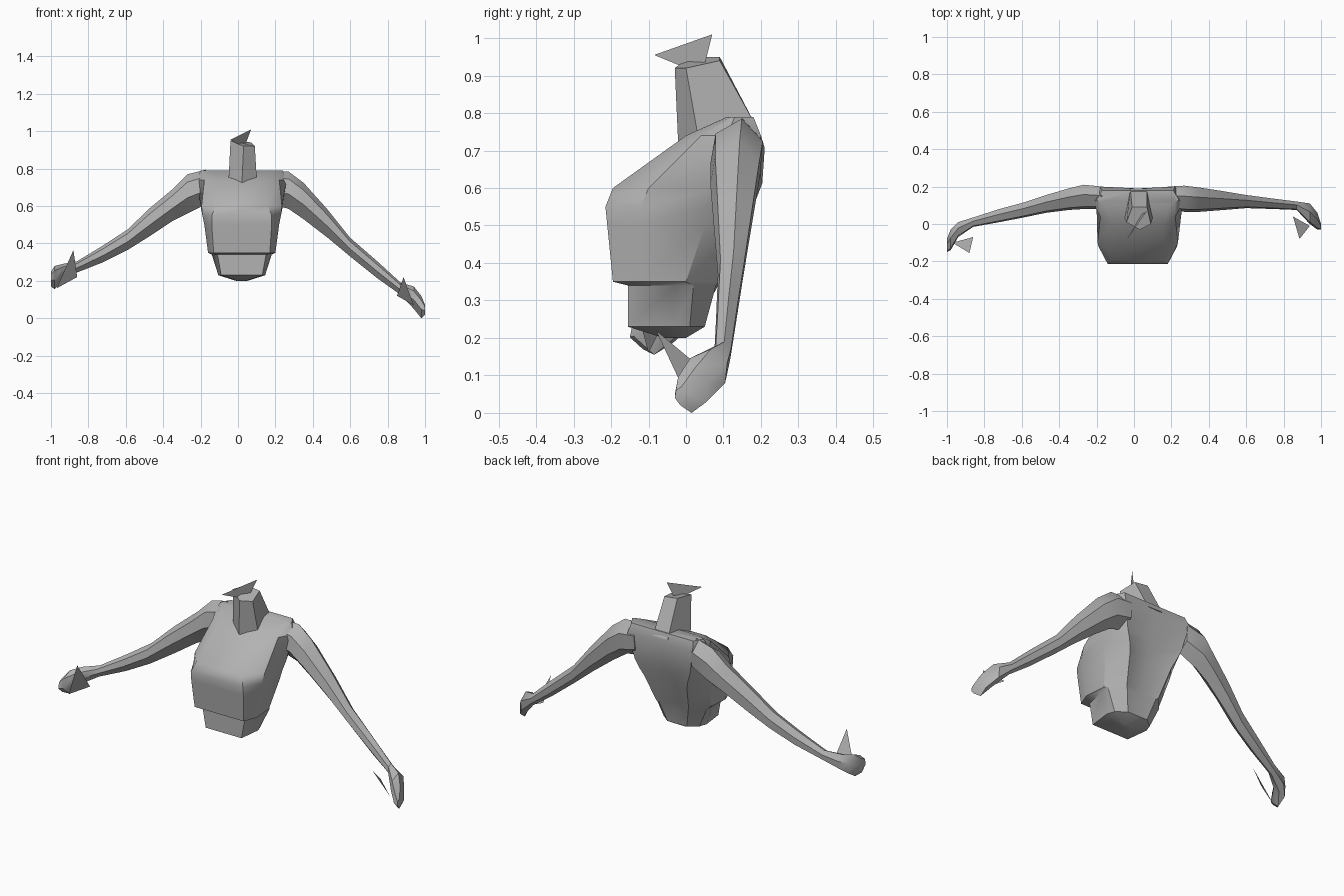
import bpy
import bmesh
from mathutils import Vector

default_cube = bpy.data.objects.get("Cube")
if default_cube:
    bpy.data.objects.remove(default_cube, do_unlink=True)

# One plain grey for the whole figure
grey = bpy.data.materials.new("plain_grey")
grey.use_nodes = True
colour = (0.45, 0.45, 0.45, 1)
grey.diffuse_color = colour
for node in grey.node_tree.nodes:
    if node.type == 'BSDF_PRINCIPLED':
        node.inputs["Base Color"].default_value = colour


def finish(name, bm, angle=0.6):
    """Turn a bmesh into a named, shaded object."""
    bmesh.ops.recalc_face_normals(bm, faces=bm.faces)
    mesh = bpy.data.meshes.new(name)
    bm.to_mesh(mesh)
    bm.free()
    mesh.materials.append(grey)
    obj = bpy.data.objects.new(name, mesh)
    bpy.context.collection.objects.link(obj)
    bpy.ops.object.select_all(action='DESELECT')
    bpy.context.view_layer.objects.active = obj
    obj.select_set(True)
    bpy.ops.object.shade_smooth_by_angle(angle=angle)
    return obj


def loft(name, rings):
    """Skin a sequence of equal rings and cap both ends."""
    bm = bmesh.new()
    loops = [[bm.verts.new(point) for point in ring] for ring in rings]
    for lower, upper in zip(loops, loops[1:]):
        count = len(lower)
        for i in range(count):
            j = (i + 1) % count
            bm.faces.new((lower[i], lower[j], upper[j], upper[i]))
    bm.faces.new(loops[0])
    bm.faces.new(loops[-1])
    return finish(name, bm)


def shard(name, *corners):
    """Single loose triangular flake."""
    bm = bmesh.new()
    bm.faces.new([bm.verts.new(Vector(corner)) for corner in corners])
    return finish(name, bm)


# Torso: half-section at each height, mirrored about the body's middle
MIDDLE = 0.02


def torso_ring(z, front_w, front_y, side_w, side_y, flank_w, flank_y, back_w, back_y, spine_y):
    half = [(front_w, front_y), (side_w, side_y), (flank_w, flank_y), (back_w, back_y)]
    left = [(MIDDLE + w, y, z) for w, y in half]
    right = [(MIDDLE - w, y, z) for w, y in reversed(half)]
    return left + [(MIDDLE, spine_y, z)] + right


torso_sections = [
    (.2, .02, -.06, .03, -.03, .03, -.02, .01, 0, 0),
    (.23, .11, -.155, .125, -.03, .11, .01, .06, .05, .05),
    (.34, .13, -.155, .16, -.03, .16, .02, .09, .08, .07),
    (.35, .15, -.195, .18, -.12, .17, 0, .1, .09, .07),
    (.5, .16, -.21, .2, -.12, .2, .05, .13, .15, .11),
    (.55, .16, -.215, .21, -.12, .21, .06, .15, .17, .13),
    (.6, .14, -.195, .215, -.1, .22, .08, .17, .18, .15),
    (.74, .14, 0, .2, .04, .24, .11, .2, .2, .19),
    (.79, .17, .11, .2, .12, .22, .13, .19, .18, .18),
]
loft("torso", [torso_ring(*section) for section in torso_sections])

# Arms: six-sided section fitted between the limits at each station
ARM_SHAPE = [(.2, 1), (-.8, .6), (-1, -.2), (0, -1), (.9, -.5), (1, .4)]


def arm_ring(x, y_low, y_high, z_low, z_high):
    centre_y, half_y = (y_high + y_low) / 2, (y_high - y_low) / 2
    centre_z, half_z = (z_high + z_low) / 2, (z_high - z_low) / 2
    return [(x, centre_y + half_y * u, centre_z + half_z * v) for u, v in ARM_SHAPE]


left_arm = [
    (.18, .08, .2, .61, .785), (.27, .065, .205, .585, .785),
    (.35, .065, .195, .53, .725), (.48, .075, .175, .43, .58),
    (.6, .085, .155, .33, .43), (.75, .08, .135, .21, .3),
    (.87, .075, .12, .125, .19), (.94, 0, .11, .05, .17),
    (.98, -.03, .06, 0, .12), (1, -.03, 0, .02, .07),
]
right_arm = [
    (-.17, .08, .2, .61, .795), (-.27, .08, .21, .56, .77),
    (-.35, .075, .19, .52, .69), (-.47, .06, .155, .44, .59),
    (-.59, .035, .115, .365, .475), (-.72, .01, .08, .3, .39),
    (-.86, -.015, .035, .245, .305), (-.94, -.07, .01, .2, .29),
    (-.98, -.14, -.03, .155, .28), (-1, -.15, -.08, .17, .25),
]
for name, stations in (("left_arm", left_arm), ("right_arm", right_arm)):
    loft(name, [arm_ring(*station) for station in stations])

# Neck: leans forward, pointed at the throat
neck_base = [(.02, -.02, .7), (.1, .03, .75), (.07, .19, .76), (-.02, .19, .76), (-.05, .03, .75)]
neck_top = [(.03, -.03, .92), (.09, 0, .92), (.07, .09, .94), (-.01, .09, .95), (-.04, .01, .95)]
loft("neck", [neck_base, neck_top])

# Loose flakes above the neck and beside the hands
shard("neck_flake", (-.04, -.085, .955), (.07, .07, 1.01), (.04, .05, .93), (.02, 0, .92))
shard("left_hand_flake", (.885, -.08, .22), (.85, .04, .12), (.94, -.01, .07))
shard("right_hand_flake", (-.88, -.155, .365), (-.86, -.07, .22), (-.97, -.1, .16))
